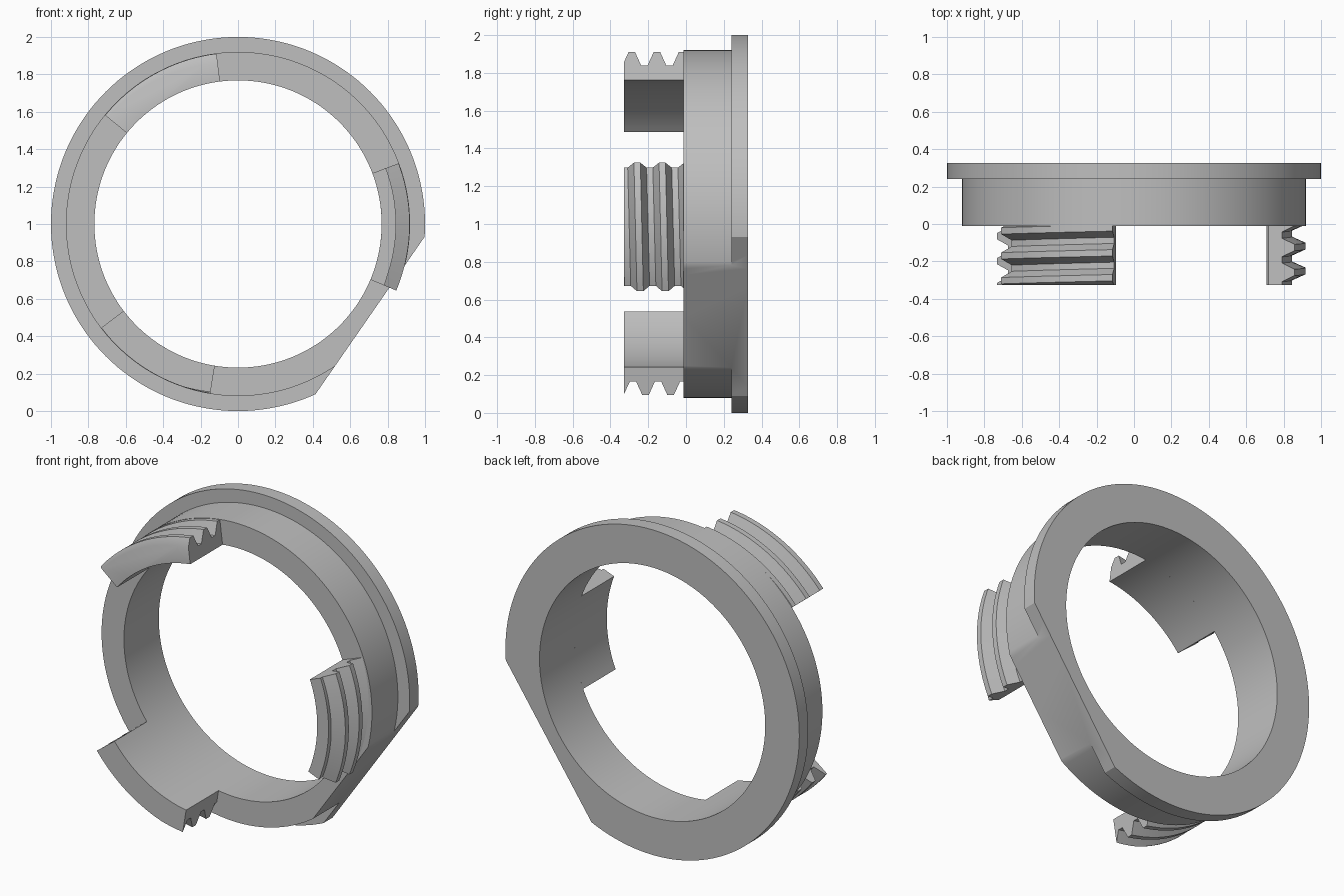
import bpy, bmesh
from math import sin, cos, radians, pi
from mathutils import Vector

cube = bpy.data.objects.get("Cube")
if cube:
    bpy.data.objects.remove(cube, do_unlink=True)

CENTRE_Z = 1.0
INNER_R, BODY_R, FLANGE_R = 0.768, 0.92, 1.0
BODY_FRONT, FLANGE_FRONT, BACK, TAB_FRONT = -0.012, 0.24, 0.327, -0.327
PITCH, CREST_R, ROOT_R = 0.133, 0.918, 0.845

grey = bpy.data.materials.new("light grey")
grey.use_nodes = True
grey.diffuse_color = (0.52, 0.52, 0.52, 1)
grey.node_tree.nodes["Principled BSDF"].inputs["Base Color"].default_value = grey.diffuse_color


def sweep(bm, profile, angles, closed, lead=0.0):
    """Turn a closed (radius, y) profile about the ring axis, advancing y by lead per radian."""
    rows = [[bm.verts.new((r * cos(a), y + lead * a, CENTRE_Z + r * sin(a)))
             for r, y in profile] for a in angles]
    n = len(profile)
    pairs = list(zip(rows, rows[1:]))
    if closed:
        pairs.append((rows[-1], rows[0]))
    else:
        bm.faces.new(rows[0])
        bm.faces.new(rows[-1])
    for a, b in pairs:
        for i in range(n):
            j = (i + 1) % n
            bm.faces.new((a[i], a[j], b[j], b[i]))


def trim(bm, point, normal):
    """Remove everything beyond a plane and cap the cut."""
    bmesh.ops.bisect_plane(bm, geom=bm.verts[:] + bm.edges[:] + bm.faces[:],
                           plane_co=point, plane_no=normal, clear_outer=True)
    rim = [e for e in bm.edges if e.is_boundary]
    bmesh.ops.holes_fill(bm, edges=rim, sides=0)


def finish(bm, name):
    bmesh.ops.recalc_face_normals(bm, faces=bm.faces[:])
    mesh = bpy.data.meshes.new(name)
    bm.to_mesh(mesh)
    bm.free()
    mesh.materials.append(grey)
    obj = bpy.data.objects.new(name, mesh)
    bpy.context.collection.objects.link(obj)
    bpy.ops.object.select_all(action='DESELECT')
    obj.select_set(True)
    bpy.context.view_layer.objects.active = obj
    bpy.ops.object.shade_smooth_by_angle(angle=radians(25))


# Flanged ring with a flat on its lower side
bm = bmesh.new()
section = [(INNER_R, BODY_FRONT), (BODY_R, BODY_FRONT), (BODY_R, FLANGE_FRONT),
           (FLANGE_R, FLANGE_FRONT), (FLANGE_R, BACK), (INNER_R, BACK)]
sweep(bm, section, [2 * pi * i / 144 for i in range(144)], True)
flat_dir = Vector((0.822, 0, -0.57)).normalized()
trim(bm, Vector((0, 0, CENTRE_Z)) + flat_dir * 0.859, flat_dir)
finish(bm, "flanged_ring")

# Three tabs carrying pieces of one helical thread
LEAD = -PITCH / (2 * pi)
first_crest = -0.154 - LEAD * radians(97.3)
for name, start in (("upper_right_tab", 97.2), ("lower_right_tab", 217.2), ("left_tab", -22.8)):
    bm = bmesh.new()
    angles = [radians(start + 43.5 * i / 18) for i in range(19)]
    thread = []
    for k in range(-4, 5):
        y = first_crest + k * PITCH
        thread += [(ROOT_R, y - 0.05), (CREST_R, y - 0.017),
                   (CREST_R, y + 0.017), (ROOT_R, y + 0.05)]
    profile = [(INNER_R, thread[0][1])] + thread + [(INNER_R, thread[-1][1])]
    sweep(bm, profile, angles, False, LEAD)
    trim(bm, (0, TAB_FRONT, 0), (0, -1, 0))
    trim(bm, (0, BODY_FRONT, 0), (0, 1, 0))
    finish(bm, name)
